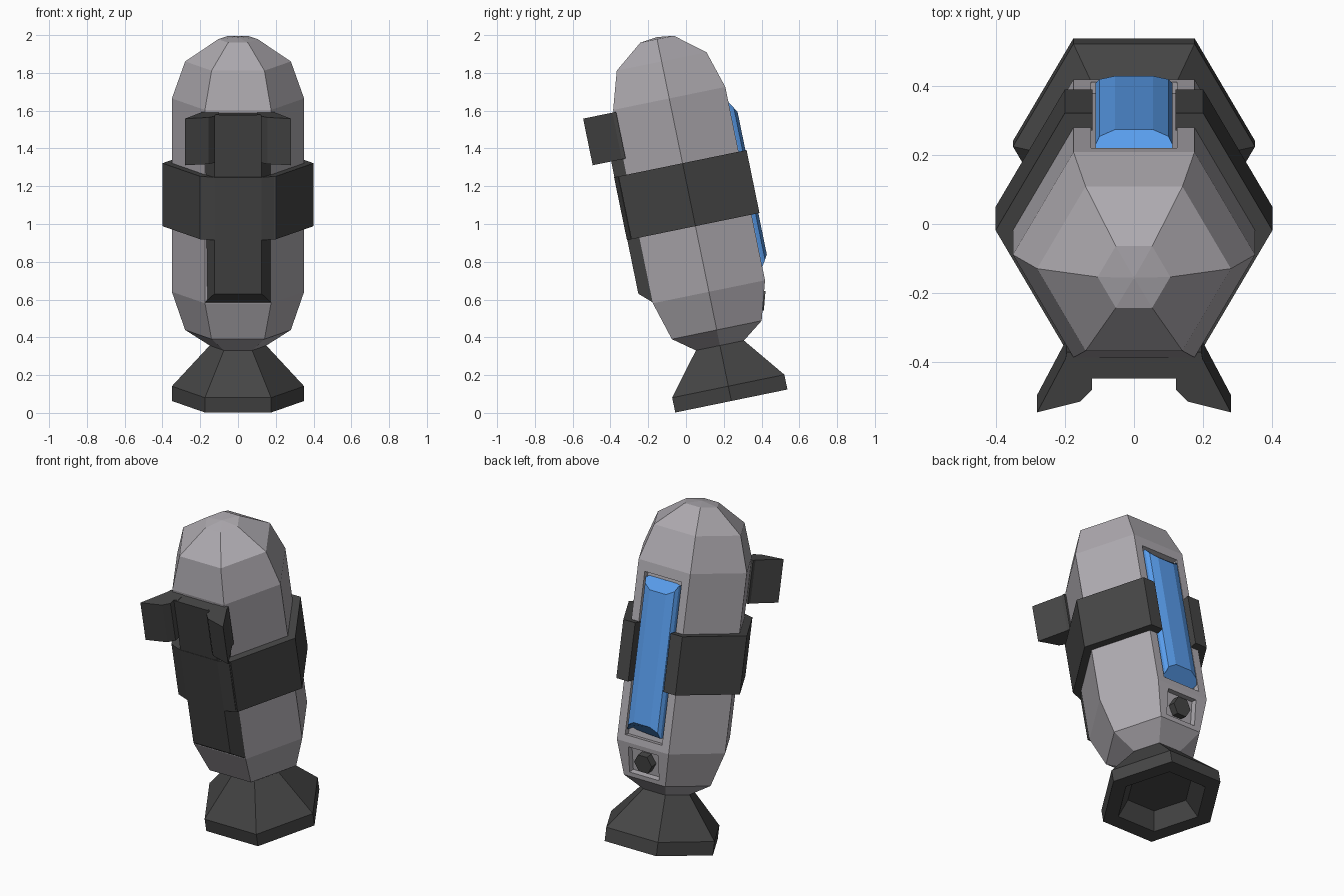
import bpy, bmesh, math
from mathutils import Matrix, Vector

if "Cube" in bpy.data.objects:
    bpy.data.objects.remove(bpy.data.objects["Cube"])

# Everything is modelled upright, then leaned forward around the foot
LEAN = Matrix.Translation((0, 0.24, 0.063)) @ Matrix.Rotation(math.radians(11.6), 4, 'X')


def material(name, color):
    m = bpy.data.materials.new(name)
    m.diffuse_color = color
    m.use_nodes = True
    m.node_tree.nodes["Principled BSDF"].inputs["Base Color"].default_value = m.diffuse_color
    return m


LIGHT = material("light_shell", (0.42, 0.40, 0.43, 1))
DARK = material("dark_rubber", (0.06, 0.06, 0.06, 1))
BLUE = material("blue_glass", (0.10, 0.34, 0.85, 1))


def loft(name, rings, mat, local=Matrix()):
    """Skin a stack of equal-length point rings and cap both ends."""
    bm = bmesh.new()
    vs = [[bm.verts.new(p) for p in r] for r in rings]
    n = len(rings[0])
    for a, b in zip(vs, vs[1:]):
        for i in range(n):
            j = (i + 1) % n
            bm.faces.new((a[i], a[j], b[j], b[i]))
    bm.faces.new(vs[0][::-1])
    bm.faces.new(vs[-1])
    bmesh.ops.recalc_face_normals(bm, faces=bm.faces)
    me = bpy.data.meshes.new(name)
    bm.to_mesh(me)
    bm.free()
    ob = bpy.data.objects.new(name, me)
    bpy.context.collection.objects.link(ob)
    if mat:
        me.materials.append(mat)
    ob.matrix_world = LEAN @ local
    return ob


def hexagon(r, z):
    return [(r * math.cos(i * math.pi / 3), r * math.sin(i * math.pi / 3), z) for i in range(6)]


def slab(points, z0, z1):
    return [[(x, y, z) for x, y in points] for z in (z0, z1)]


def mirrored(half):
    return half + [(-x, y) for x, y in reversed(half)]


def rect(hx, hy):
    return [(hx, hy), (-hx, hy), (-hx, -hy), (hx, -hy)]


# Capsule body
body = loft("body", [hexagon(r, z) for z, r in [
    (0.30, 0.15), (0.384, 0.28), (0.59, 0.35), (1.635, 0.35),
    (1.835, 0.28), (1.955, 0.105), (1.966, 0.004)]], LIGHT)

# Recesses in the back: long window slot and lower square socket
slope = Matrix.Translation((0, 0.272, 0.487)) @ Matrix.Rotation(math.radians(-90 - 16.5), 4, 'X')
slot = loft("slot_cutter", slab([(x, y + 0.32) for x, y in rect(0.125, 0.05)], 0.63, 1.575), None)
socket = loft("socket_cutter", slab(rect(0.1, 0.08), -0.035, 0.1), None, slope)
for cutter in (slot, socket):
    cutter.hide_render = True
    cutter.hide_viewport = True
    cutter.display_type = 'WIRE'
    mod = body.modifiers.new(cutter.name, 'BOOLEAN')
    mod.object = cutter
    mod.operation = 'DIFFERENCE'
    mod.solver = 'EXACT'

# Knob in the lower socket
loft("knob", [hexagon(0.06, -0.04), hexagon(0.06, 0.008)], DARK, slope)

# Blue window with sloped ends
section = mirrored([(0.112, 0.262), (0.112, 0.306), (0.1, 0.325), (0.055, 0.34)])


def window_ring(z, s):
    return [(x, y, z + s * max(0, y - 0.306) * 1.7) for x, y in section]


loft("window", [window_ring(0.665, 1), window_ring(1.55, -1)], BLUE)

# Flared foot with a hollow underside
loft("foot", [hexagon(r, z) for z, r in [
    (0.09, 0.19), (0, 0.26), (0, 0.35), (0.08, 0.35), (0.302, 0.148)]], DARK)

# Belt, open at the back around the window
half_outer = [(0.12, 0.346), (0.2, 0.346), (0.4, 0), (0.2, -0.346)]
half_inner = [(0.17, -0.294), (0.34, 0), (0.17, 0.294), (0.12, 0.294)]
belt = half_outer + [(-x, y) for x, y in reversed(half_outer)]
belt += [(-x, y) for x, y in reversed(half_inner)] + half_inner
loft("belt", slab(belt, 0.945, 1.285), DARK)

# Front spine, chamfered at the lower end
base, face = 0.175, 0.125
loft("spine", [[(x, y, z) for x, y, z in (
    (s * base, -0.28, 0.595), (s * base, -0.303, 0.595), (s * face, -0.368, 0.655),
    (s * face, -0.368, 1.62), (s * base, -0.303, 1.62), (s * base, -0.28, 1.62))]
    for s in (-1, 1)], DARK)

# Front pad where the belt meets the spine
loft("belt_pad", slab(mirrored([(0.2, -0.33), (0.19, -0.348), (0.125, -0.37)]), 0.945, 1.285), DARK)

# Two splayed front grips
for side, s in (("left", -1), ("right", 1)):
    grip = [(0.1, -0.29), (0.195, -0.29), (0.198, -0.31), (0.28, -0.468),
            (0.155, -0.436), (0.122, -0.402), (0.122, -0.366), (0.1, -0.36)]
    loft(side + "_grip", slab([(s * x, y) for x, y in grip], 1.37, 1.622), DARK)
